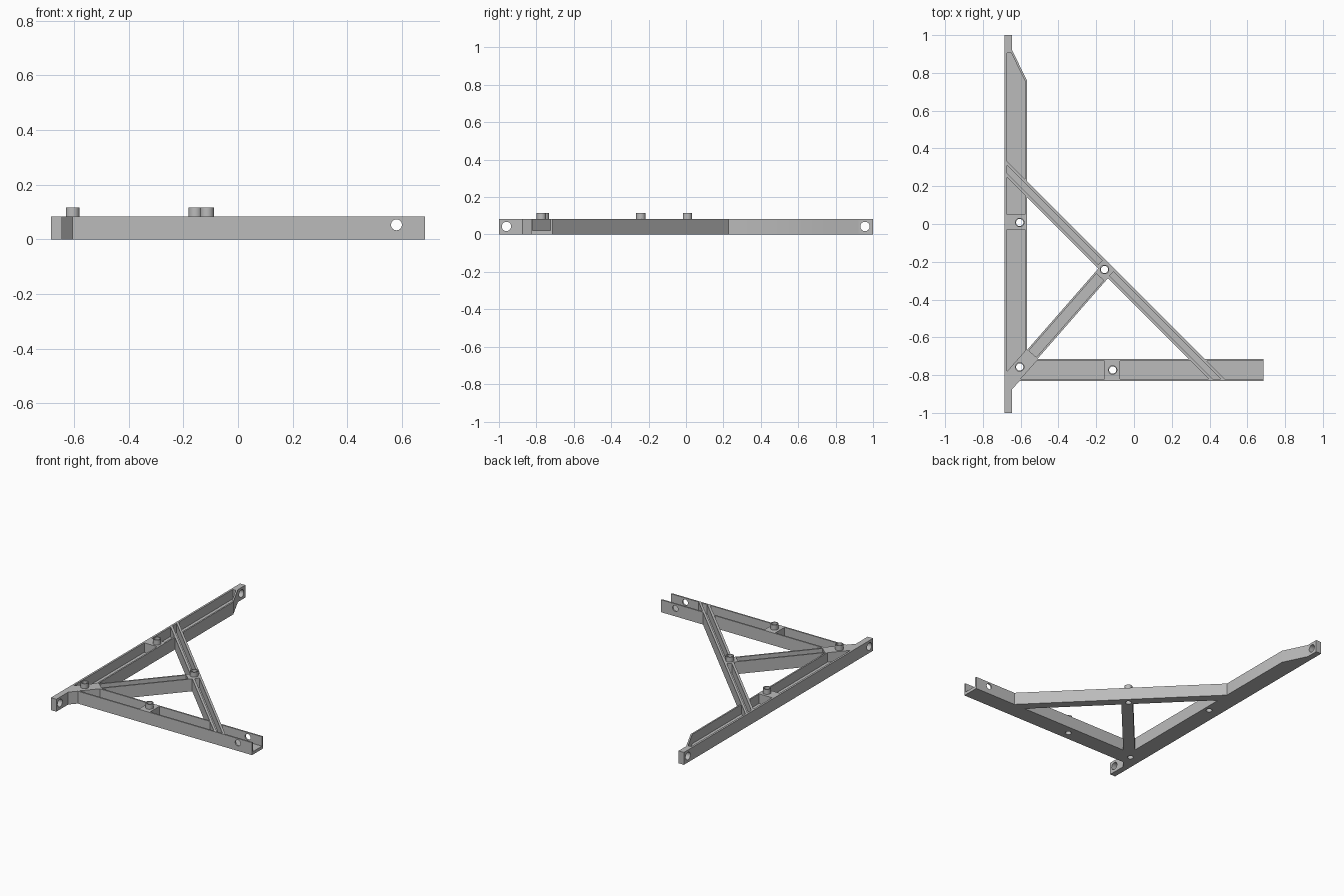
import bpy, bmesh, math
from mathutils import Matrix, Vector

cube = bpy.data.objects.get("Cube")
if cube:
    bpy.data.objects.remove(cube, do_unlink=True)

HEIGHT, FLOOR, PEG_TOP = 0.083, 0.02, 0.116
OUT, IN = -0.34, -0.425           # brace edges, as values of x + y
L, R = -0.672, -0.577             # inner walls of the upright channel
B, T = -0.82, -0.725              # inner walls of the base channel

grey = bpy.data.materials.new("plain grey")
grey.use_nodes = True
colour = (0.5, 0.5, 0.5, 1)
grey.diffuse_color = colour
grey.node_tree.nodes["Principled BSDF"].inputs["Base Color"].default_value = colour


def prism(bm, points, z0, z1):
    """Extrude a flat outline between two heights."""
    face = bm.faces.new([bm.verts.new((x, y, z0)) for x, y in points])
    ext = bmesh.ops.extrude_face_region(bm, geom=[face])["geom"]
    verts = [v for v in ext if isinstance(v, bmesh.types.BMVert)]
    bmesh.ops.translate(bm, verts=verts, vec=(0, 0, z1 - z0))


def rod(bm, centre, radius, length, axis="Z"):
    """Add a cylinder along an axis."""
    turn = {"X": Matrix.Rotation(math.pi / 2, 4, "Y"),
            "Y": Matrix.Rotation(math.pi / 2, 4, "X"), "Z": Matrix()}[axis]
    bmesh.ops.create_cone(bm, cap_ends=True, segments=32, radius1=radius, radius2=radius,
                          depth=length, matrix=Matrix.Translation(centre) @ turn)


def make(name, bm):
    bmesh.ops.recalc_face_normals(bm, faces=bm.faces)
    mesh = bpy.data.meshes.new(name)
    bm.to_mesh(mesh)
    bm.free()
    mesh.materials.append(grey)
    obj = bpy.data.objects.new(name, mesh)
    bpy.context.collection.objects.link(obj)
    return obj


def cut(obj, bm):
    """Subtract a mesh and bake the result."""
    cutter = make("cutter", bm)
    cutter.hide_render = True
    mod = obj.modifiers.new("cut", "BOOLEAN")
    mod.operation, mod.solver, mod.object = "DIFFERENCE", "EXACT", cutter
    graph = bpy.context.evaluated_depsgraph_get()
    baked = bpy.data.meshes.new_from_object(obj.evaluated_get(graph))
    obj.modifiers.clear()
    obj.data = baked
    bpy.data.objects.remove(cutter, do_unlink=True)


def smooth(obj):
    bpy.ops.object.select_all(action="DESELECT")
    obj.select_set(True)
    bpy.context.view_layer.objects.active = obj
    bpy.ops.object.shade_smooth_by_angle(angle=math.radians(30))


# Solid frame: upright with end tabs, base bar and diagonal brace
bm = bmesh.new()
prism(bm, [(-0.685, -1), (-0.645, -1), (-0.645, -0.875), (-0.605, -0.83),
           (0.685, -0.83), (0.685, -0.715), (OUT + 0.715, -0.715),
           (-0.567, OUT + 0.567), (-0.567, 0.76), (-0.645, 0.92),
           (-0.645, 1), (-0.685, 1)], 0, HEIGHT)
frame = make("bracket_frame", bm)

# Open triangles on both sides of the strut
bm = bmesh.new()
prism(bm, [(-0.567, -0.668), (-0.189, IN + 0.189), (-0.567, IN + 0.567)], -0.1, 0.2)
prism(bm, [(-0.512, -0.715), (IN + 0.715, -0.715), (-0.138, IN + 0.138)], -0.1, 0.2)
cut(frame, bm)

# Channel pockets in the upright, base, strut and brace
start, end = Vector((-0.537, -0.688)), Vector((-0.18, -0.281))
side = (end - start).normalized().orthogonal() * 0.026
s0, s1 = -0.361, -0.403


def along(s, u):
    """Point on the brace from its x + y and x - y values."""
    return ((s + u) / 2, (s - u) / 2)


pockets = [
    [(L, OUT - L), (R, OUT - R), (R, 0.757), (-0.65, 0.905), (L, 0.905)],
    [(L, 0.05), (R, 0.05), (R, IN - R), (L, IN - L)],
    [(L, -0.03), (L, -0.78), (R, -0.672), (R, -0.03)],
    [(-0.6, B), (-0.155, B), (-0.155, T), (-0.515, T)],
    [(-0.075, B), (IN - B, B), (IN - T, T), (-0.075, T)],
    [(OUT - B, B), (0.8, B), (0.8, T), (OUT - T, T)],
    [start + side, start - side, end - side, end + side],
    [(L, s0 - L), (L, s1 - L), along(s1, 0.025), along(s0, 0.025)],
    [along(s0, 0.145), along(s1, 0.145), (s1 - B, B), (s0 - B, B)],
]
bm = bmesh.new()
for outline in pockets:
    prism(bm, outline, FLOOR, 0.2)
cut(frame, bm)

# Peg bores, tab holes and the cross hole at the end of the base
pegs = {"upright_peg": (-0.605, 0.008), "corner_peg": (-0.605, -0.757),
        "brace_peg": (-0.156, -0.241), "base_peg": (-0.113, -0.773)}
bm = bmesh.new()
for x, y in pegs.values():
    rod(bm, (x, y, 0), 0.019, 0.5)
for y in (-0.96, 0.957):
    rod(bm, (-0.66, y, 0.043), 0.025, 0.2, "X")
rod(bm, (0.58, -0.77, 0.053), 0.02, 0.3, "Y")
cut(frame, bm)
smooth(frame)

# Hollow pegs standing on the frame
for name, (x, y) in pegs.items():
    bm = bmesh.new()
    rod(bm, (x, y, (HEIGHT + PEG_TOP) / 2), 0.025, PEG_TOP - HEIGHT)
    peg = make(name, bm)
    bm = bmesh.new()
    rod(bm, (x, y, 0.1), 0.019, 0.3)
    cut(peg, bm)
    smooth(peg)
